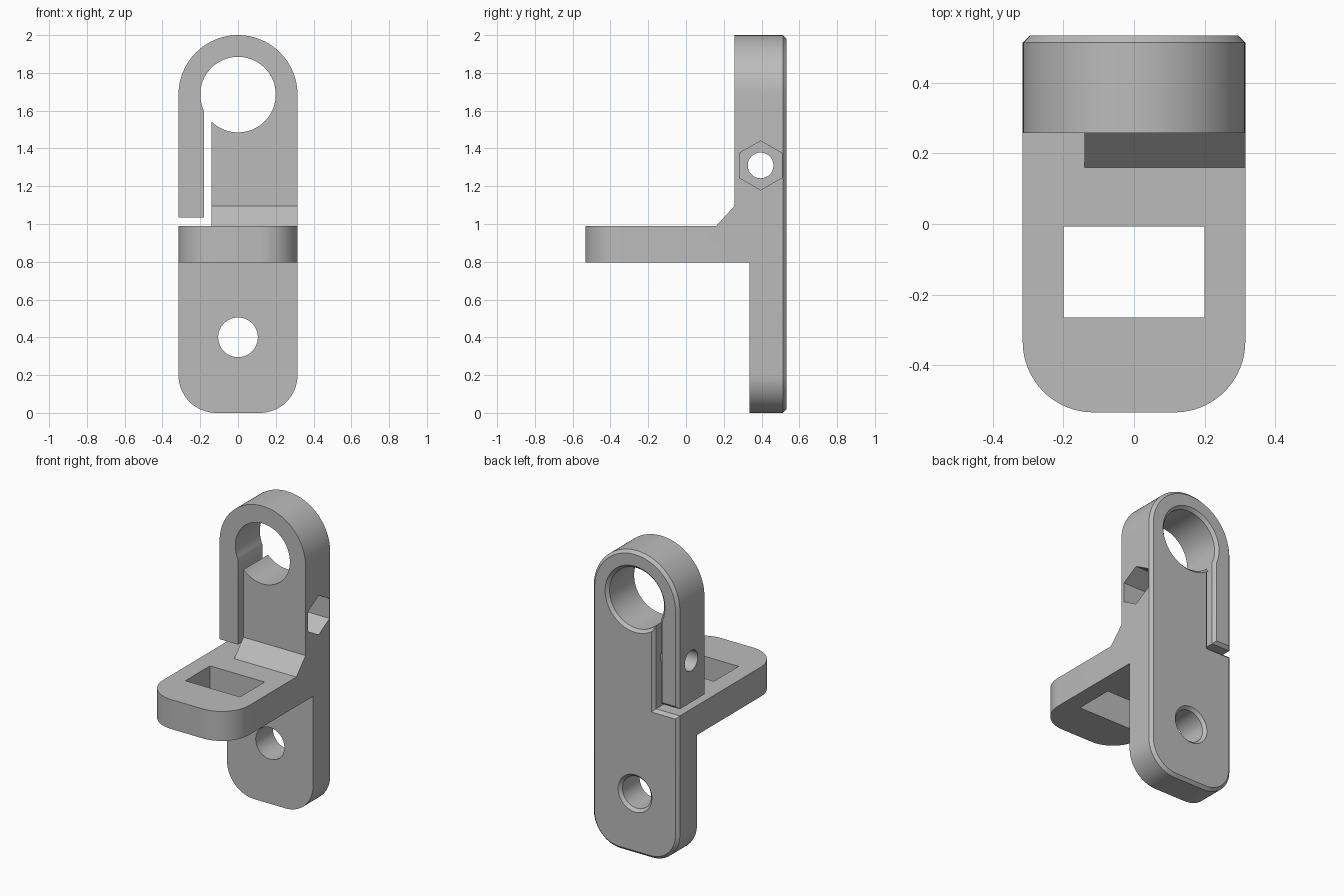
import bpy, bmesh
from math import asin, cos, degrees, pi, radians, sin
from mathutils import Matrix

cube = bpy.data.objects.get("Cube")
if cube:
    bpy.data.objects.remove(cube, do_unlink=True)

HALF = 0.315                 # half width of the bracket
BACK = 0.533                 # rear plane; the shelf tip mirrors it
CHAMFER = 0.019
SHELF_LOW, SHELF_TOP = 0.795, 0.99
EYE_Z, EYE_R = 1.685, 0.2    # clamp hole
SLOT_OUT, SLOT_IN = -0.18, -0.14
CORNER = 0.2

grey = bpy.data.materials.new("plain_grey")
grey.use_nodes = True
grey.diffuse_color = (0.5, 0.5, 0.5, 1)
grey.node_tree.nodes["Principled BSDF"].inputs["Base Color"].default_value = grey.diffuse_color


def arc(cx, cy, r, start, end, steps):
    angles = [radians(start + (end - start) * i / steps) for i in range(steps + 1)]
    return [(cx + r * cos(a), cy + r * sin(a)) for a in angles]


def circle(cx, cy, r, sides=64):
    return arc(cx, cy, r, 90, 450, sides)[:-1]


def rect(x0, x1, y0, y1):
    return [(x0, y0), (x1, y0), (x1, y1), (x0, y1)]


def to_object(name, bm):
    bmesh.ops.recalc_face_normals(bm, faces=bm.faces)
    mesh = bpy.data.meshes.new(name)
    bm.to_mesh(mesh)
    bm.free()
    mesh.materials.append(grey)
    obj = bpy.data.objects.new(name, mesh)
    bpy.context.collection.objects.link(obj)
    return obj


def prism(name, points, axis, low, high, chamfer=0):
    """Extrude a flat outline along an axis, optionally chamfering the far end."""
    place = {"x": lambda a, b, d: (d, a, b),
             "y": lambda a, b, d: (a, d, b),
             "z": lambda a, b, d: (a, b, d)}[axis]
    bm = bmesh.new()
    near = [bm.verts.new(place(a, b, low)) for a, b in points]
    far = [bm.verts.new(place(a, b, high)) for a, b in points]
    bm.faces.new(near)
    cap = bm.faces.new(far)
    for i in range(len(points)):
        bm.faces.new((near[i - 1], near[i], far[i], far[i - 1]))
    bmesh.ops.recalc_face_normals(bm, faces=bm.faces)
    if chamfer:
        bmesh.ops.bevel(bm, geom=list(cap.edges), offset=chamfer, segments=1,
                        affect="EDGES", clamp_overlap=False)
    return to_object(name, bm)


def combine(target, tool, operation):
    mod = target.modifiers.new(tool.name, "BOOLEAN")
    mod.operation, mod.solver, mod.object = operation, "EXACT", tool
    bpy.context.view_layer.objects.active = target
    bpy.ops.object.modifier_apply(modifier=mod.name)
    bpy.data.objects.remove(tool, do_unlink=True)


# Upright plate: rounded foot, round head, clamp hole opening into an L-shaped slot
def hole_angle(x):
    return degrees(asin((EYE_R ** 2 - x ** 2) ** 0.5 / EYE_R))


outline = arc(HALF - CORNER, CORNER, CORNER, -90, 0, 16)
outline += arc(0, EYE_Z, HALF, 0, 180, 48)
outline += [(-HALF, 1.035), (SLOT_OUT, 1.035)]
outline += arc(0, EYE_Z, EYE_R, 180 + hole_angle(SLOT_OUT), hole_angle(SLOT_IN) - 180, 60)
outline += [(SLOT_IN, SHELF_TOP), (-HALF, SHELF_TOP)]
outline += arc(CORNER - HALF, CORNER, CORNER, 180, 270, 16)
bracket = prism("clamp_bracket", outline, "y", 0.257, BACK, CHAMFER)

# Thinner plate below the shelf
combine(bracket, prism("lower_relief", rect(0, 0.335, -1, SHELF_LOW), "x", -1, 1), "DIFFERENCE")

# Shelf with rounded front corners, and the sloped gusset above it
shelf = arc(CORNER - HALF, CORNER - BACK, CORNER, 180, 270, 16)
shelf += arc(HALF - CORNER, CORNER - BACK, CORNER, 270, 360, 16)
shelf += [(HALF, 0.4), (-HALF, 0.4)]
combine(bracket, prism("shelf", shelf, "z", SHELF_LOW, SHELF_TOP), "UNION")
gusset = [(0.16, SHELF_TOP), (0.257, 1.095), (0.3, 1.095), (0.3, 0.9), (0.16, 0.9)]
combine(bracket, prism("gusset", gusset, "x", SLOT_IN, HALF), "UNION")

# Window in the shelf, foot hole, clamp bolt hole and hexagonal nut pocket
bolt = (0.395, 1.31)
for cutter in (
    prism("shelf_window", rect(-0.2, 0.2, -0.265, -0.007), "z", 0.7, 1.1),
    prism("foot_hole", circle(0, 0.4, 0.105), "y", 0.2, 0.7),
    prism("bolt_hole", circle(*bolt, 0.068, 48), "x", -0.5, 0.5),
    prism("nut_pocket", circle(*bolt, 0.13, 6), "x", 0.14, 0.5),
):
    combine(bracket, cutter, "DIFFERENCE")

# Countersink at the rear of the foot hole
bm = bmesh.new()
depth = 2 * CHAMFER
bmesh.ops.create_cone(bm, cap_ends=True, segments=64, radius1=0.105 - 0.001,
                      radius2=0.105 + depth, depth=depth + 0.001,
                      matrix=Matrix.Translation((0, BACK, 0.4)) @ Matrix.Rotation(-pi / 2, 4, "X"))
combine(bracket, to_object("countersink", bm), "DIFFERENCE")

# Smooth rounds with crisp edges
bpy.ops.object.select_all(action="DESELECT")
bracket.select_set(True)
bpy.context.view_layer.objects.active = bracket
bpy.ops.object.shade_smooth_by_angle(angle=radians(25))
